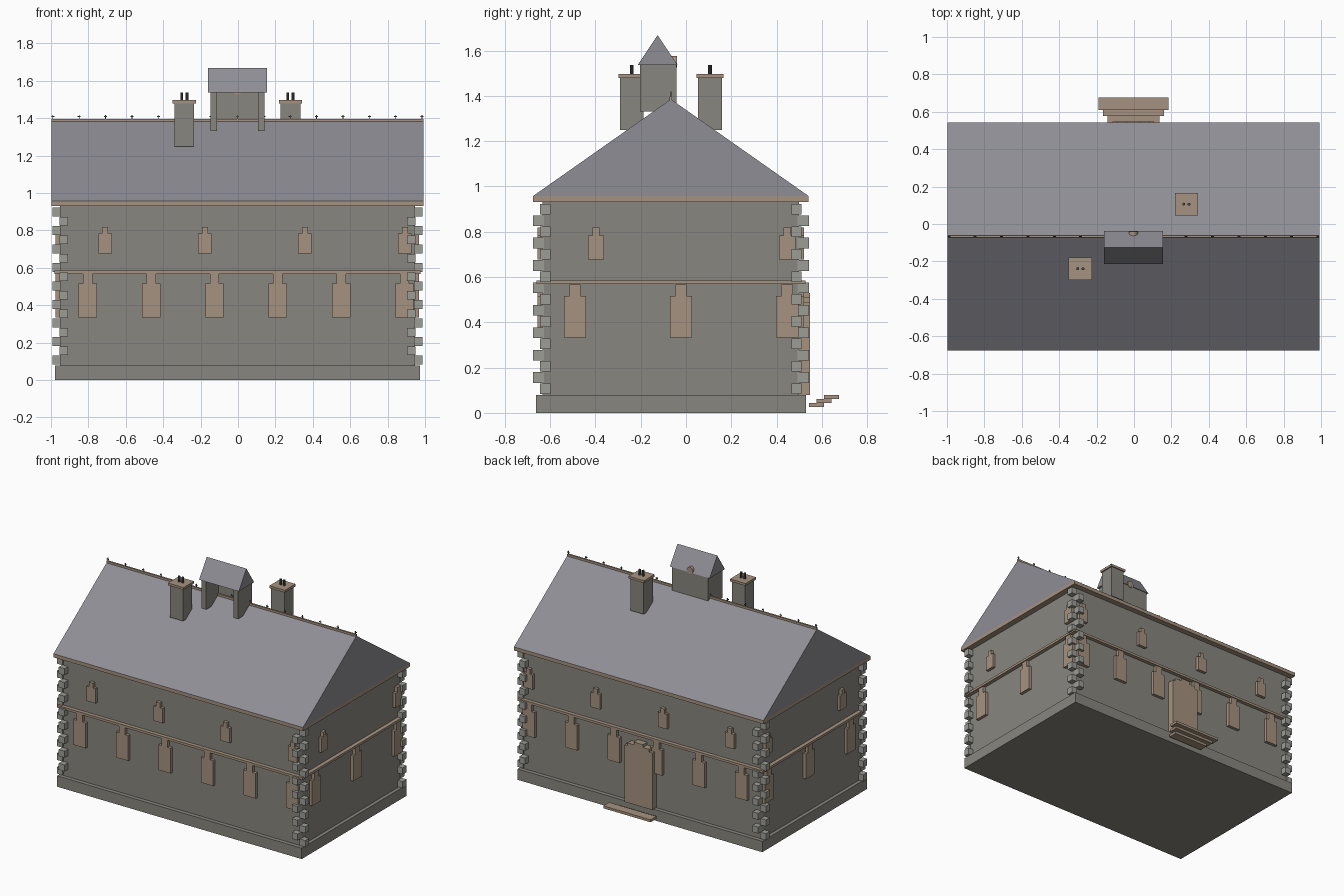
import bpy, bmesh
from math import pi
from mathutils import Matrix, Vector

if "Cube" in bpy.data.objects:
    bpy.data.objects.remove(bpy.data.objects["Cube"])

CX, CY = -0.003, -0.067          # centre of the building
WX, WY = 0.95, 0.567             # wall half sizes


def material(name, rgb):
    m = bpy.data.materials.new(name)
    m.diffuse_color = (*rgb, 1)
    m.use_nodes = True
    m.node_tree.nodes["Principled BSDF"].inputs["Base Color"].default_value = m.diffuse_color
    return m


STONE = material("stone", (0.25, 0.24, 0.21))
QUOIN = material("pale_stone", (0.34, 0.34, 0.31))
TRIM = material("tan_trim", (0.38, 0.29, 0.215))
SLATE = material("slate", (0.27, 0.27, 0.30))
IRON = material("iron", (0.07, 0.07, 0.07))


def finish(name, bm, mat):
    me = bpy.data.meshes.new(name)
    bmesh.ops.recalc_face_normals(bm, faces=bm.faces)
    bm.to_mesh(me)
    bm.free()
    me.materials.append(mat)
    ob = bpy.data.objects.new(name, me)
    bpy.context.collection.objects.link(ob)
    return ob


def boxes(name, items, mat):
    """items: (x0, x1, y0, y1, z0, z1)"""
    bm = bmesh.new()
    for x0, x1, y0, y1, z0, z1 in items:
        mtx = (Matrix.Translation(((x0 + x1) / 2, (y0 + y1) / 2, (z0 + z1) / 2))
               @ Matrix.Diagonal((x1 - x0, y1 - y0, z1 - z0, 1)))
        bmesh.ops.create_cube(bm, size=1, matrix=mtx)
    return finish(name, bm, mat)


def slab(name, hx, hy, z0, z1, mat):
    return boxes(name, [(CX - hx, CX + hx, CY - hy, CY + hy, z0, z1)], mat)


def gable(name, x0, x1, y0, y1, z0, z1, mat):
    bm = bmesh.new()
    prof = [(y0, z0), (y1, z0), ((y0 + y1) / 2, z1)]
    f = bm.faces.new([bm.verts.new((x0, y, z)) for y, z in prof])
    ext = bmesh.ops.extrude_face_region(bm, geom=[f])
    vs = [g for g in ext["geom"] if isinstance(g, bmesh.types.BMVert)]
    bmesh.ops.translate(bm, verts=vs, vec=Vector((x1 - x0, 0, 0)))
    return finish(name, bm, mat)


def rods(name, items, mat, sides=10):
    """items: (centre, radius, length, axis rotation about x)"""
    bm = bmesh.new()
    for c, r, l, rot in items:
        bmesh.ops.create_cone(bm, cap_ends=True, segments=sides, radius1=r, radius2=r, depth=l,
                              matrix=Matrix.Translation(c) @ Matrix.Rotation(rot, 4, 'X'))
    ob = finish(name, bm, mat)
    return ob


# main masses
slab("plinth", 0.975, 0.596, 0, 0.078, STONE)
slab("walls", WX, WY, 0.07, 0.94, STONE)
slab("string_course", 0.978, 0.594, 0.568, 0.585, TRIM)
slab("cornice", 0.994, 0.608, 0.931, 0.957, TRIM)
gable("main_roof", CX - 0.994, CX + 0.994, CY - 0.609, CY + 0.609, 0.957, 1.385, SLATE)
slab("ridge_cap", 0.994, 0.006, 1.375, 1.396, TRIM)

# cresting along the ridge
crest = []
for i in range(-7, 8):
    x = CX + i * 0.141
    crest += [(x - .002, x + .002, CY - .002, CY + .002, 1.39, 1.418),
              (x - .008, x + .008, CY - .002, CY + .002, 1.405, 1.411)]
boxes("ridge_cresting", crest, IRON)

# alternating corner stones
q = []
for sx in (-1, 1):
    for sy in (-1, 1):
        for k in range(17):
            z = 0.083 + k * 0.0495
            if k % 2:
                xs, ys = (0.906, 0.952), (0.56, 0.609)
            else:
                xs, ys = (0.945, 0.99), (0.532, 0.577)
            x0, x1 = sorted(CX + sx * v for v in xs)
            y0, y1 = sorted(CY + sy * v for v in ys)
            q.append((x0, x1, y0, y1, z, z + 0.047))
boxes("corner_quoins", q, QUOIN)

# windows: sash plus a narrower raised head
GROUND = (0.049, 0.025, 0.333, 0.515, 0.567)
UPPER = (0.036, 0.016, 0.677, 0.783, 0.818)


def windows(name, centres, spec, axis):
    hw, hn, z0, z1, z2 = spec
    out = []
    for c in centres:
        for s in (-1, 1):
            for h, a, b in ((hw, z0, z1), (hn, z1, z2)):
                if axis == 'x':
                    y0, y1 = sorted(CY + s * v for v in (WY - 0.01, WY + 0.022))
                    out.append((c - h, c + h, y0, y1, a, b))
                else:
                    x0, x1 = sorted(CX + s * v for v in (WX - 0.01, WX + 0.022))
                    out.append((x0, x1, c - h, c + h, a, b))
    boxes(name, out, TRIM)


windows("ground_windows_long_sides", [-0.803 + 0.3386 * i for i in range(6)], GROUND, 'x')
windows("upper_windows_long_sides", [-0.711 + 0.5343 * i for i in range(4)], UPPER, 'x')
windows("ground_windows_ends", [-0.49, -0.022, 0.447], GROUND, 'y')
windows("upper_windows_ends", [-0.397, 0.447], UPPER, 'y')

# rear doorway with stepped head, and its steps
boxes("rear_door", [(-0.115, 0.108, 0.49, 0.547, 0.08, 0.49),
                    (-0.09, 0.083, 0.49, 0.547, 0.49, 0.51),
                    (-0.04, 0.033, 0.49, 0.547, 0.51, 0.53)], TRIM)
boxes("rear_steps", [(CX - 0.14 - i * 0.024, CX + 0.14 + i * 0.024,
                      0.544 + i * 0.033, 0.610 + i * 0.033,
                      0.025 + i * 0.018, 0.043 + i * 0.018) for i in range(3)], TRIM)

# chimneys
for name, x, y in (("left_chimney", -0.287, -0.239), ("right_chimney", 0.28, 0.106)):
    boxes(name + "_stack", [(x - .053, x + .053, y - .052, y + .052, 1.249, 1.482)], STONE)
    boxes(name + "_cap", [(x - .062, x + .062, y - .06, y + .06, 1.479, 1.496)], TRIM)
    rods(name + "_pots", [((x + s * 0.014, y, 1.513), 0.008, 0.046, 0) for s in (-1, 1)], IRON)

# bell turret: two side walls, back wall, gabled roof and bell
boxes("turret_walls", [(-0.147, -0.112, -0.203, -0.043, 1.33, 1.54),
                       (0.106, 0.141, -0.203, -0.043, 1.33, 1.54),
                       (-0.112, 0.106, -0.062, -0.043, 1.33, 1.54)], STONE)
gable("turret_roof", -0.161, 0.155, -0.213, -0.038, 1.537, 1.668, SLATE)
rods("turret_roundel", [((CX, -0.054, 1.55), 0.025, 0.03, pi / 2)], TRIM, 16)
